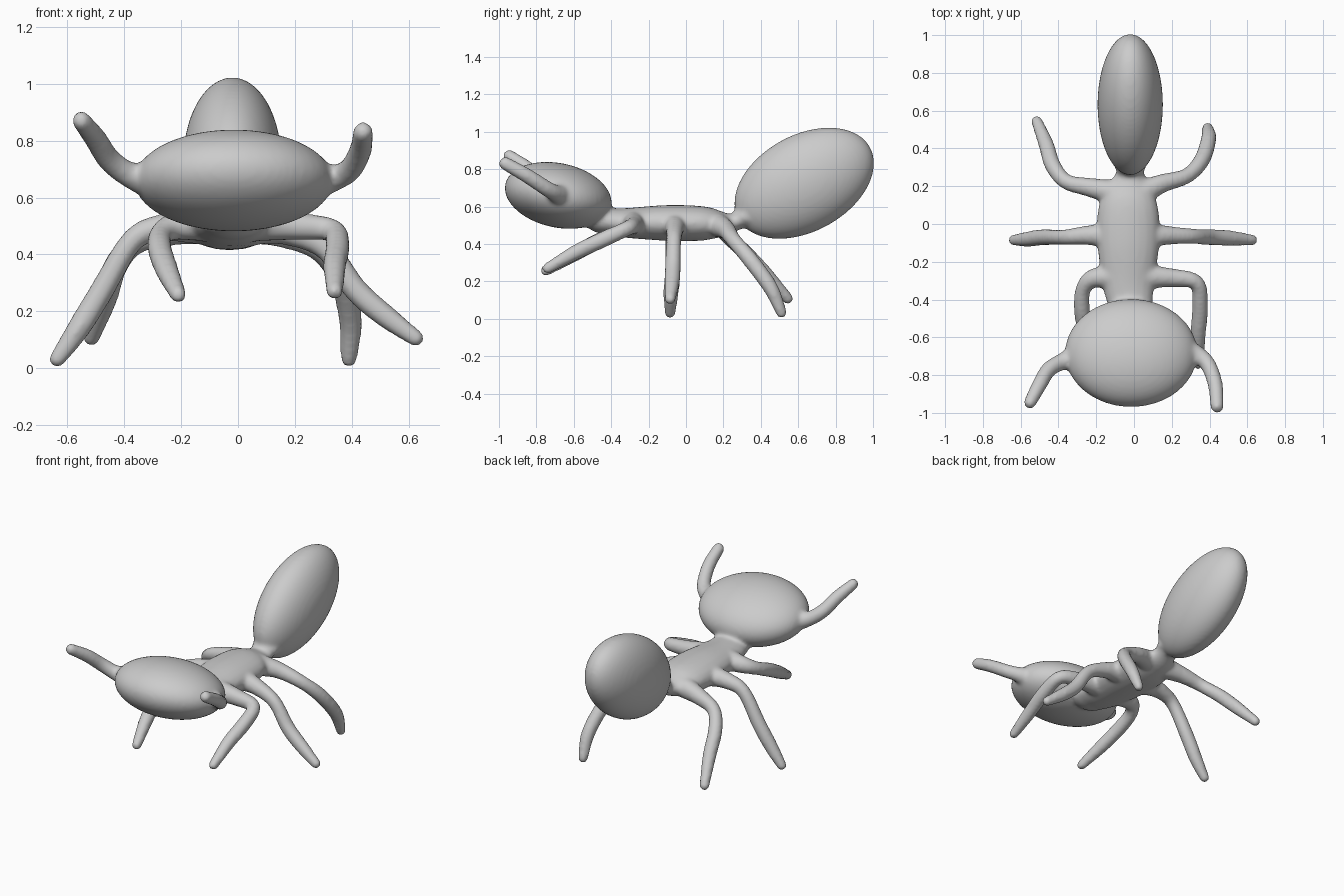
import bpy, bmesh, math
from mathutils import Vector, Matrix

cube = bpy.data.objects.get("Cube")
if cube:
    bpy.data.objects.remove(cube, do_unlink=True)

grey = bpy.data.materials.new("plain_grey")
grey.use_nodes = True
colour = (0.6, 0.6, 0.6, 1)
grey.diffuse_color = colour
grey.node_tree.nodes["Principled BSDF"].inputs["Base Color"].default_value = colour

SIDES = 20
STEPS = 6
parts = []


def finish(bm, name):
    bmesh.ops.recalc_face_normals(bm, faces=bm.faces)
    mesh = bpy.data.meshes.new(name)
    bm.to_mesh(mesh)
    bm.free()
    obj = bpy.data.objects.new(name, mesh)
    mesh.materials.append(grey)
    bpy.context.collection.objects.link(obj)
    parts.append(obj)
    return obj


def ellipsoid(name, centre, radii, tilt):
    bm = bmesh.new()
    place = (Matrix.Translation(centre) @ Matrix.Rotation(math.radians(tilt), 4, 'X')
             @ Matrix.Diagonal((*radii, 1)))
    bmesh.ops.create_uvsphere(bm, u_segments=48, v_segments=32, radius=1, matrix=place)
    return finish(bm, name)


def spline(points):
    """Smooth path through (x, y, z, radius) points."""
    p = [Vector(q) for q in points]
    p = [2 * p[0] - p[1]] + p + [2 * p[-1] - p[-2]]
    out = []
    for a, b, c, d in zip(p, p[1:], p[2:], p[3:]):
        for i in range(STEPS):
            t = i / STEPS
            out.append(0.5 * (2 * b + (c - a) * t + (2 * a - 5 * b + 4 * c - d) * t * t
                              + (3 * b - a - 3 * c + d) * t ** 3))
    return out + [p[-2]]


def limb(name, points, flatten=1.0):
    """Round-ended tube of varying thickness; flatten squashes its height."""
    bm = bmesh.new()
    path = spline(points)
    side = Vector((0.3, 0.2, 1))
    rings = []
    for i, s in enumerate(path):
        along = (path[min(i + 1, len(path) - 1)] - path[max(i - 1, 0)]).xyz.normalized()
        side = (side - along * side.dot(along)).normalized()
        other = along.cross(side)
        angles = [math.tau * k / SIDES for k in range(SIDES)]
        rings.append([bm.verts.new(s.xyz + s.w * (side * math.cos(a) + other * math.sin(a)))
                      for a in angles])
    for r, q in zip(rings, rings[1:]):
        for k in range(SIDES):
            n = (k + 1) % SIDES
            bm.faces.new((r[k], r[n], q[n], q[k]))
    bm.faces.new(rings[0])
    bm.faces.new(rings[-1])
    for s in (path[0], path[-1]):
        bmesh.ops.create_uvsphere(bm, u_segments=SIDES, v_segments=12, radius=s.w,
                                  matrix=Matrix.Translation(s.xyz))
    if flatten != 1:
        mid = points[len(points) // 2][2]
        for v in bm.verts:
            v.co.z = mid + (v.co.z - mid) * flatten
    return finish(bm, name)


# Head, thorax and abdomen
ellipsoid("head", (-0.015, -0.683, 0.66), (0.35, 0.29, 0.172), -12)
limb("thorax", [(-0.02, -0.42, 0.53, 0.12), (-0.03, -0.3, 0.515, 0.14), (-0.03, -0.1, 0.515, 0.165),
                (-0.03, 0.08, 0.51, 0.16), (-0.025, 0.19, 0.51, 0.12), (-0.02, 0.27, 0.53, 0.075),
                (-0.02, 0.33, 0.57, 0.09)], 0.58)
ellipsoid("abdomen", (-0.02, 0.632, 0.725), (0.173, 0.402, 0.258), 28.7)

# Antennae
limb("right_antenna", [(-0.28, -0.7, 0.66, 0.08), (-0.37, -0.725, 0.675, 0.048),
                       (-0.45, -0.77, 0.73, 0.042), (-0.5, -0.85, 0.805, 0.04),
                       (-0.55, -0.945, 0.87, 0.034)])
limb("left_antenna", [(0.25, -0.67, 0.66, 0.08), (0.34, -0.695, 0.67, 0.048),
                      (0.395, -0.75, 0.7, 0.042), (0.43, -0.85, 0.765, 0.04),
                      (0.44, -0.965, 0.83, 0.036)])

# Legs: each runs from a thick root to a rounded tip
THICKNESS = (0.065, 0.05, 0.041, 0.043, 0.041, 0.03)
legs = {
    "right_front_leg": [(-0.12, -0.28, 0.51), (-0.22, -0.29, 0.5), (-0.27, -0.35, 0.47),
                        (-0.275, -0.46, 0.42), (-0.25, -0.6, 0.345), (-0.21, -0.75, 0.258)],
    "left_front_leg": [(0.06, -0.28, 0.51), (0.2, -0.285, 0.5), (0.33, -0.31, 0.485),
                       (0.35, -0.43, 0.43), (0.34, -0.58, 0.36), (0.34, -0.74, 0.27)],
    "right_middle_leg": [(-0.14, -0.06, 0.5), (-0.26, -0.06, 0.495), (-0.37, -0.07, 0.45),
                         (-0.48, -0.07, 0.27), (-0.56, -0.08, 0.14), (-0.635, -0.085, 0.032)],
    "left_middle_leg": [(0.08, -0.06, 0.5), (0.18, -0.06, 0.48), (0.31, -0.065, 0.42),
                        (0.41, -0.07, 0.28), (0.51, -0.075, 0.19), (0.625, -0.085, 0.105)],
    "right_hind_leg": [(-0.12, 0.17, 0.5), (-0.24, 0.195, 0.48), (-0.36, 0.225, 0.44),
                       (-0.43, 0.31, 0.36), (-0.465, 0.42, 0.245), (-0.515, 0.545, 0.108)],
    "left_hind_leg": [(0.05, 0.17, 0.5), (0.15, 0.215, 0.475), (0.28, 0.255, 0.42),
                      (0.36, 0.34, 0.32), (0.395, 0.45, 0.17), (0.39, 0.51, 0.034)],
}
for name, path in legs.items():
    limb(name, [(*p, r) for p, r in zip(path, THICKNESS)])

# Merge the parts into one continuous, softly blended skin
bpy.ops.object.select_all(action='DESELECT')
for obj in parts:
    obj.select_set(True)
bpy.context.view_layer.objects.active = parts[0]
bpy.ops.object.join()
body = bpy.context.view_layer.objects.active
body.name = "ant_body"
skin = body.modifiers.new("Blend", 'REMESH')
skin.mode = 'VOXEL'
skin.voxel_size = 0.012
skin.use_smooth_shade = True
soften = body.modifiers.new("Soften", 'SMOOTH')
soften.factor = 0.5
soften.iterations = 8
